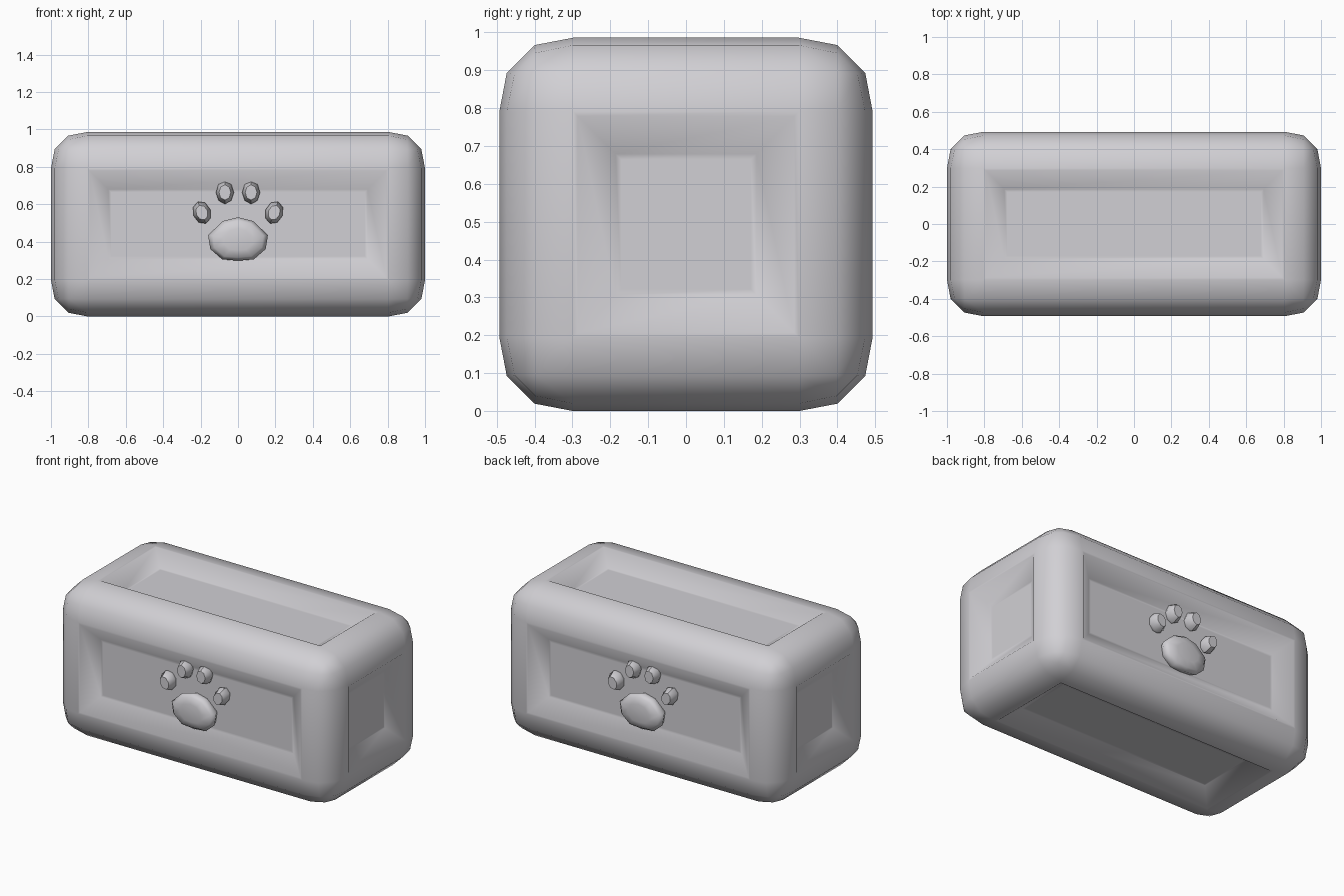
import bpy, bmesh, math
from mathutils import Matrix, Vector

cube = bpy.data.objects.get("Cube")
if cube:
    bpy.data.objects.remove(cube, do_unlink=True)

HALF = Vector((1.0, 0.493, 0.493))
DEPTH = 0.075
FLOOR_Y = HALF.y - DEPTH

grey = bpy.data.materials.new("light_grey")
grey.use_nodes = True
colour = (0.64, 0.63, 0.66, 1)
grey.diffuse_color = colour
grey.node_tree.nodes["Principled BSDF"].inputs["Base Color"].default_value = colour


def finish(bm, name, angle=None):
    """Turn a bmesh into a named, shaded object."""
    bmesh.ops.recalc_face_normals(bm, faces=bm.faces)
    mesh = bpy.data.meshes.new(name)
    bm.to_mesh(mesh)
    bm.free()
    mesh.materials.append(grey)
    obj = bpy.data.objects.new(name, mesh)
    bpy.context.collection.objects.link(obj)
    bpy.ops.object.select_all(action='DESELECT')
    obj.select_set(True)
    bpy.context.view_layer.objects.active = obj
    if angle is None:
        bpy.ops.object.shade_smooth()
    else:
        bpy.ops.object.shade_smooth_by_angle(angle=math.radians(angle))
    return obj


# Rounded block
bm = bmesh.new()
bmesh.ops.create_cube(bm, size=2)
bmesh.ops.scale(bm, vec=HALF, verts=bm.verts)
bmesh.ops.bevel(bm, geom=bm.edges[:], offset=0.195, segments=3, profile=0.554,
                affect='EDGES')

# Sunken panel in each of the six sides: rim, slope, then a flat floor
bm.normal_update()
panels = [f for f in bm.faces
          if max(abs(c) for c in f.normal) > 0.999
          and all(abs(f.calc_center_median()[i]) < 0.01 or abs(f.normal[i]) > 0.9
                  for i in range(3))]
for width, drop in ((0.012, 0), (0.1, DEPTH), (0.015, 0)):
    normals = [f.normal.copy() for f in panels]
    bmesh.ops.inset_individual(bm, faces=panels, thickness=width,
                               use_even_offset=True)
    for face, normal in zip(panels, normals):
        bmesh.ops.translate(bm, vec=normal * -drop, verts=face.verts[:])
bmesh.ops.translate(bm, vec=(0, 0, HALF.z), verts=bm.verts)
finish(bm, "block")


def pad(name, outline, rings, place, angle=None):
    """Loft an outline through (scale, height) rings, standing out towards -y."""
    bm = bmesh.new()
    loops = [[bm.verts.new((x * s, -FLOOR_Y + 0.005 - h, z * s)) for x, z in outline]
             for s, h in rings]
    n = len(outline)
    for a, b in zip(loops, loops[1:]):
        for i in range(n):
            j = (i + 1) % n
            bm.faces.new((a[i], a[j], b[j], b[i]))
    bm.faces.new(loops[-1])
    bmesh.ops.transform(bm, matrix=place, verts=bm.verts)
    finish(bm, name, angle)


def ellipse(rx, rz, n):
    return [(rx * math.cos(math.tau * i / n), rz * math.sin(math.tau * i / n))
            for i in range(n)]


# Paw relief on the front and the back panel
half_pad = [(0, 0.12), (0.08, 0.10), (0.16, 0.025), (0.148, -0.05), (0.085, -0.105)]
palm = half_pad + [(0, -0.112)] + [(-x, z) for x, z in reversed(half_pad[1:])]
palm_rings = [(0.88, 0), (1, 0.04), (0.85, 0.064), (0.5, 0.075)]
toe_rings = [(0.85, 0), (1, 0.025), (0.66, 0.07)]

for side, turn in (("front", 0), ("back", math.pi)):
    spin = Matrix.Rotation(turn, 4, 'Z')
    pad(side + "_palm_pad", palm, palm_rings,
        spin @ Matrix.Translation((0, 0, 0.41)))
    for hand, sign in (("right", -1), ("left", 1)):
        for toe, x, z, tilt in (("inner", 0.07, 0.663, 0), ("outer", 0.193, 0.555, 20)):
            place = (spin @ Matrix.Translation((sign * x, 0, z))
                     @ Matrix.Rotation(math.radians(sign * tilt), 4, 'Y'))
            pad(f"{side}_{hand}_{toe}_toe", ellipse(0.048, 0.062, 8), toe_rings,
                place, 48)
